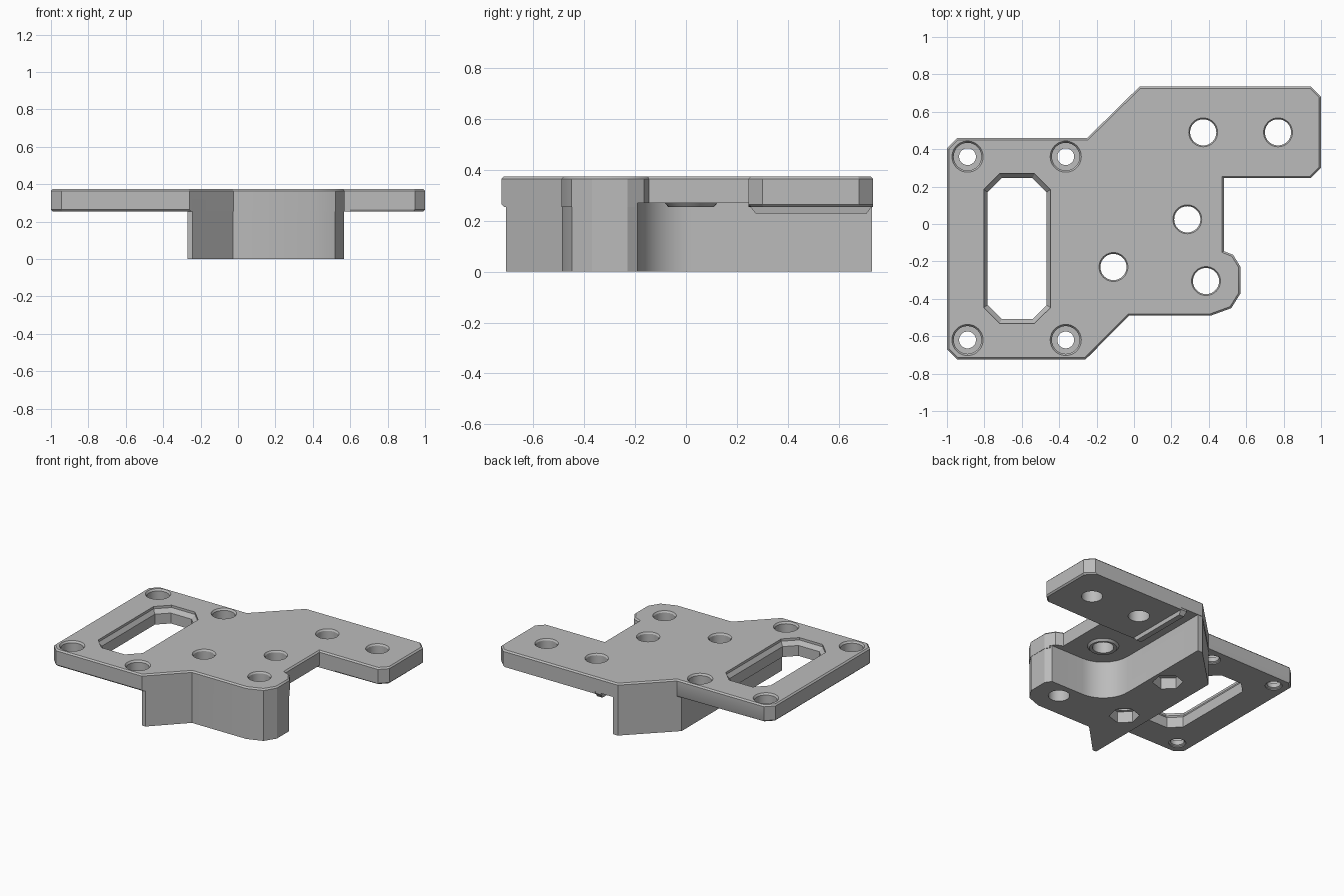
import bpy, bmesh, math

old = bpy.data.objects.get("Cube")
if old:
    bpy.data.objects.remove(old, do_unlink=True)

TOP, UNDER, ROOF = 0.375, 0.255, 0.27   # plate top, plate underside, recess roof

grey = bpy.data.materials.new("plain_grey")
grey.use_nodes = True
grey.diffuse_color = (0.5, 0.5, 0.5, 1)
grey.node_tree.nodes["Principled BSDF"].inputs["Base Color"].default_value = (0.5, 0.5, 0.5, 1)


def loft(name, sections):
    """Solid through matching outlines, given as (points, z) from low to high."""
    bm = bmesh.new()
    rings = [[bm.verts.new((x, y, z)) for x, y in pts] for pts, z in sections]
    n = len(rings[0])
    bm.faces.new(rings[0][::-1])
    bm.faces.new(rings[-1])
    for a, b in zip(rings, rings[1:]):
        for i in range(n):
            j = (i + 1) % n
            bm.faces.new((a[i], a[j], b[j], b[i]))
    bmesh.ops.recalc_face_normals(bm, faces=bm.faces)
    mesh = bpy.data.meshes.new(name)
    bm.to_mesh(mesh)
    bm.free()
    mesh.materials.append(grey)
    obj = bpy.data.objects.new(name, mesh)
    bpy.context.collection.objects.link(obj)
    return obj


def circle(cx, cy, r, n=40, turn=0.0):
    return [(cx + r * math.cos(turn + math.tau * i / n),
             cy + r * math.sin(turn + math.tau * i / n)) for i in range(n)]


def box(x0, x1, y0, y1, cut=0.0):
    """Rectangle with optional clipped corners."""
    if not cut:
        return [(x0, y0), (x1, y0), (x1, y1), (x0, y1)]
    c = cut
    return [(x0 + c, y0), (x1 - c, y0), (x1, y0 + c), (x1, y1 - c),
            (x1 - c, y1), (x0 + c, y1), (x0, y1 - c), (x0, y0 + c)]


def combine(target, tool, operation):
    mod = target.modifiers.new(operation.lower(), 'BOOLEAN')
    mod.object, mod.operation, mod.solver = tool, operation, 'EXACT'
    bpy.context.view_layer.objects.active = target
    bpy.ops.object.modifier_apply(modifier=mod.name)
    bpy.data.objects.remove(tool, do_unlink=True)


# Mounting plate with softened edges
plate_outline = [
    (-1, -.67), (-.945, -.725), (-.26, -.725), (-.025, -.49), (.41, -.49),
    (.52, -.45), (.57, -.37), (.57, -.23), (.53, -.165), (.48, -.145),
    (.48, .245), (.945, .245), (1, .3), (1, .68), (.945, .735), (.03, .735),
    (-.25, .46), (-.945, .46), (-1, .405)]
plate = loft("mounting_plate", [(plate_outline, UNDER), (plate_outline, TOP)])
bm = bmesh.new()
bm.from_mesh(plate.data)
rim = []
for e in bm.edges:
    mid = (e.verts[0].co + e.verts[1].co) / 2
    level = abs(e.verts[0].co.z - e.verts[1].co.z) < 1e-4
    if level and (mid.z > .3 or mid.x < -.5 or mid.x > .6):
        rim.append(e)
bmesh.ops.bevel(bm, geom=rim, offset=.01, segments=1, affect='EDGES')
bm.to_mesh(plate.data)
bm.free()

# Shallow recess under the plate beside the block
combine(plate, loft("recess", [(box(.03, .6, -.2, .245), .2), (box(.03, .6, -.2, .245), ROOF)]), 'DIFFERENCE')
combine(plate, loft("groove", [(box(.03, .21, .2, .8), .2), (box(.03, .21, .2, .8), ROOF)]), 'DIFFERENCE')

# Deep block with a concave pocket in its side
fillet = [(.28 + .21 * math.cos(math.radians(a)), .02 + .21 * math.sin(math.radians(a)))
          for a in range(270, 179, -9)]
block_outline = [(-.27, -.708), (-.242, -.708), (-.026, -.488), (.409, -.488), (.518, -.448),
                 (.568, -.369), (.568, -.231), (.54, -.19)] + fillet + [
                 (.07, .732), (.031, .732), (-.248, .457), (-.27, .435)]
combine(plate, loft("block", [(block_outline, 0), (block_outline, .32)]), 'UNION')

# Tapered rib beside the wing and a ring boss around the pocket hole
combine(plate, loft("rib", [(box(.17, .21, .275, .71), .228), (box(.165, .215, .25, .732), .258),
                            (box(.165, .215, .25, .732), .3)]), 'UNION')
combine(plate, loft("ring_boss", [(circle(.28, .02, .09), .255), (circle(.28, .02, .105), .272),
                                  (circle(.28, .02, .105), .3)]), 'UNION')

# Long window with a sloped upper lip
combine(plate, loft("window", [(box(-.783, -.467, -.508, .245, .075), .1),
                               (box(-.783, -.467, -.508, .245, .075), .33),
                               (box(-.803, -.447, -.532, .269, .085), .358),
                               (box(-.803, -.447, -.532, .269, .085), .5)]), 'DIFFERENCE')

# Counterbored corner screw holes
for x in (-.89, -.365):
    for y in (.36, -.62):
        radii = ((.056, .2), (.056, .262), (.045, .268), (.045, .3), (.074, .3005),
                 (.074, .362), (.084, .376), (.084, .5))
        combine(plate, loft("screw_hole", [(circle(x, y, r), z) for r, z in radii]), 'DIFFERENCE')

# Plain through holes, lightly chamfered at the top
for x, y in ((.37, .49), (.77, .49), (.285, .025), (-.11, -.23), (.385, -.305)):
    radii = ((.07, -.1), (.07, .364), (.078, .376), (.078, .5))
    combine(plate, loft("through_hole", [(circle(x, y, r), z) for r, z in radii]), 'DIFFERENCE')

# Hexagonal nut pockets in the underside
for x, y in ((-.11, -.23), (-.045, .29)):
    hexagon = circle(x, y, .1, 6, .3)
    combine(plate, loft("nut_pocket", [(hexagon, -.1), (hexagon, .08)]), 'DIFFERENCE')

# Keep hard edges sharp
bpy.ops.object.select_all(action='DESELECT')
plate.select_set(True)
bpy.context.view_layer.objects.active = plate
bpy.ops.object.shade_smooth_by_angle(angle=math.radians(28))
